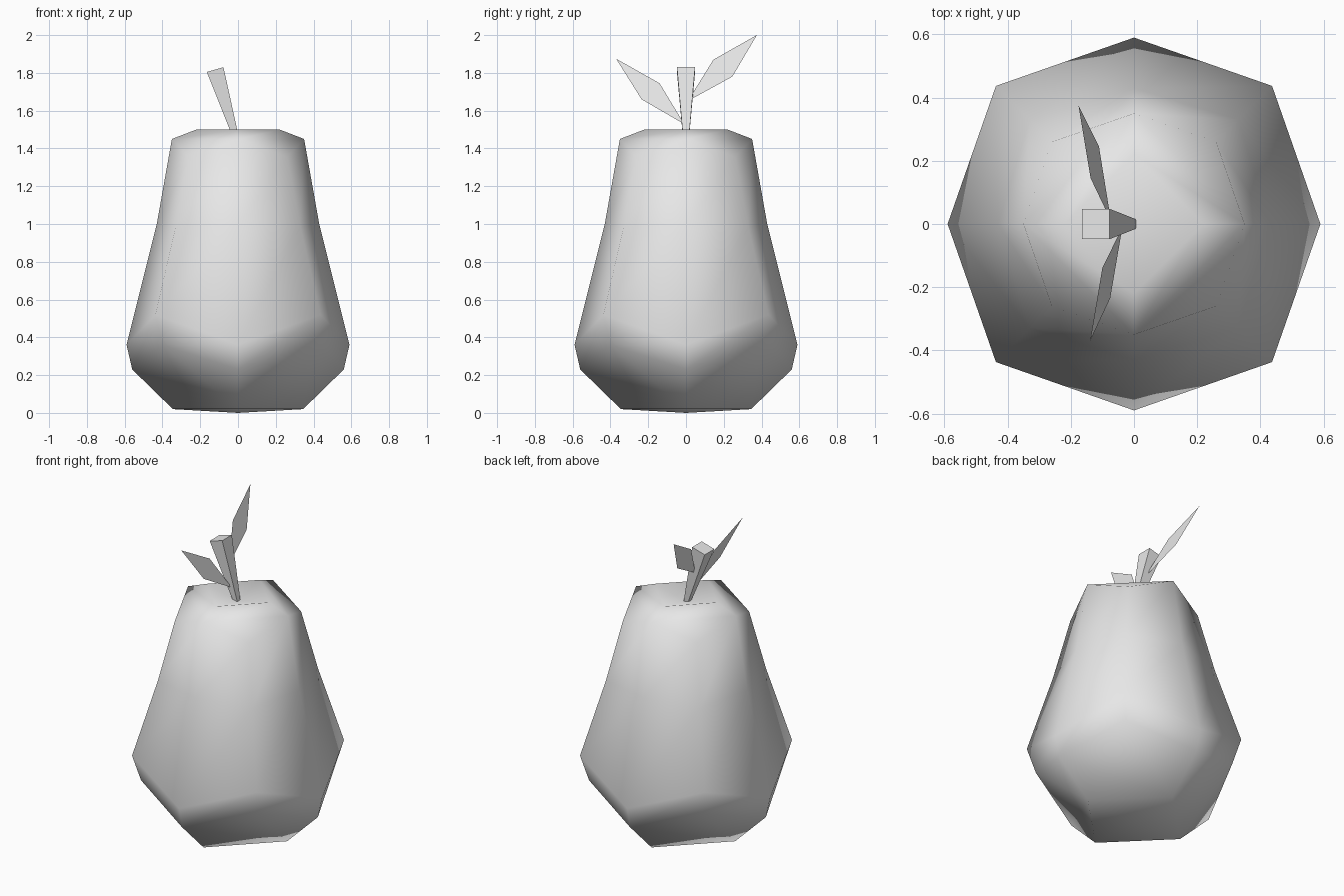
import bpy
import bmesh
from mathutils import Vector

cube = bpy.data.objects.get("Cube")
if cube:
    bpy.data.objects.remove(cube, do_unlink=True)

grey = bpy.data.materials.new("plain grey")
grey.use_nodes = True
grey.diffuse_color = (0.8, 0.8, 0.8, 1)
grey.node_tree.nodes["Principled BSDF"].inputs["Base Color"].default_value = (0.8, 0.8, 0.8, 1)


def finish(bm, name, smooth=False, closed=True):
    if closed:
        bmesh.ops.recalc_face_normals(bm, faces=bm.faces)
    for f in bm.faces:
        f.smooth = smooth
    mesh = bpy.data.meshes.new(name)
    bm.to_mesh(mesh)
    bm.free()
    mesh.materials.append(grey)
    obj = bpy.data.objects.new(name, mesh)
    bpy.context.collection.objects.link(obj)
    return obj


# Eight compass directions: even ones on the axes, odd ones on the diagonals
DIRS = [Vector(d) for d in ((1, 0, 0), (1, 1, 0), (0, 1, 0), (-1, 1, 0),
                            (-1, 0, 0), (-1, -1, 0), (0, -1, 0), (1, -1, 0))]


def diamond(bm, reach, z):
    return [bm.verts.new(d * reach + Vector((0, 0, z))) for d in DIRS[::2]]


def octagon(bm, axis, diagonal):
    return [bm.verts.new(d * r + Vector((0, 0, z)))
            for d, (r, z) in zip(DIRS, (axis, diagonal) * 4)]


# Fruit body: fan, pentagon collar, quad bands, pentagon collar, fan
bm = bmesh.new()
bands = [octagon(bm, axis, diagonal) for axis, diagonal in (
    ((0.56, 0.23), (0.40, 0.36)),
    ((0.59, 0.36), (0.437, 0.52)),
    ((0.43, 1.0), (0.33, 0.985)),
    ((0.35, 1.45), (0.26, 1.355)))]
for low, high in zip(bands, bands[1:]):
    for i in range(8):
        j = (i + 1) % 8
        bm.faces.new((low[i], low[j], high[j], high[i]))
for ring, reach, rim_z, centre_z in ((bands[0], 0.345, 0.02, 0.0),
                                     (bands[-1], 0.22, 1.5, 1.45)):
    rim = diamond(bm, reach, rim_z)
    centre = bm.verts.new((0, 0, centre_z))
    for i in range(4):
        j = (i + 1) % 4
        bm.faces.new((rim[i], ring[2 * i], ring[2 * i + 1], ring[2 * j], rim[j]))
        bm.faces.new((rim[i], rim[j], centre))
finish(bm, "fruit_body", smooth=True)

# Stem: a leaning square post that widens upward
bm = bmesh.new()
ends = []
for x0, z0, x1, z1, half in ((-0.022, 1.445, 0.006, 1.452, 0.015),
                             (-0.165, 1.805, -0.077, 1.83, 0.048)):
    ends.append([bm.verts.new(p) for p in ((x0, -half, z0), (x1, -half, z1),
                                           (x1, half, z1), (x0, half, z0))])
    bm.faces.new(ends[-1])
for i in range(4):
    j = (i + 1) % 4
    bm.faces.new((ends[0][i], ends[0][j], ends[1][j], ends[1][i]))
finish(bm, "stem")


# Leaves: flat blades lying in the leaning plane of the stem
def leaf(name, outline):
    bm = bmesh.new()
    bm.faces.new([bm.verts.new((-0.04 - 0.295 * (z - 1.54), y, z)) for y, z in outline])
    bm.normal_update()
    if any(f.normal.x < 0 for f in bm.faces):
        bmesh.ops.reverse_faces(bm, faces=bm.faces)
    finish(bm, name, closed=False)


leaf("back_leaf", ((0.035, 1.665), (0.245, 1.78), (0.375, 2.0), (0.145, 1.87), (0.037, 1.695)))
leaf("front_leaf", ((-0.02, 1.535), (-0.235, 1.66), (-0.37, 1.875), (-0.14, 1.745), (-0.022, 1.55)))
